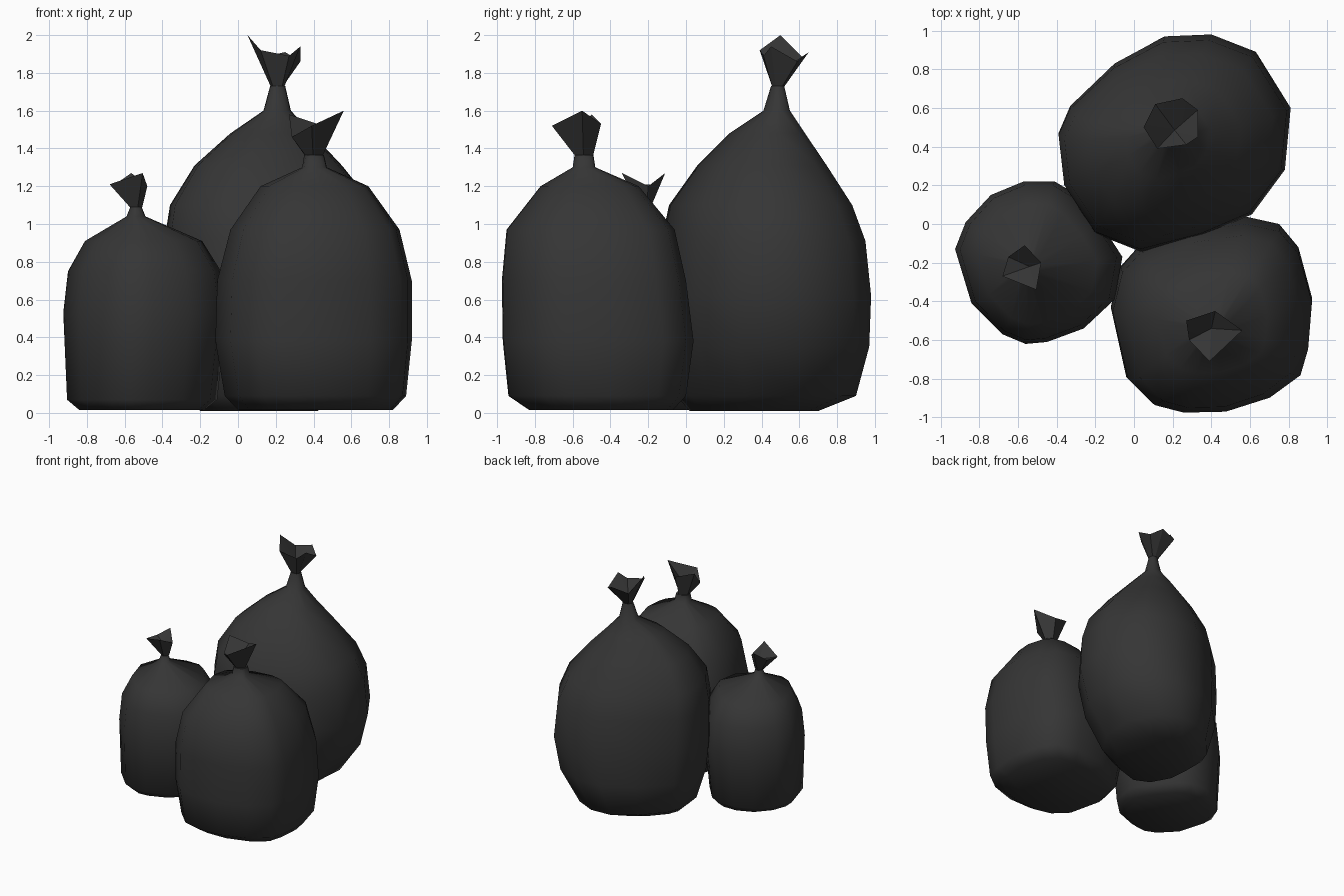
import bpy, bmesh, math

plastic = bpy.data.materials.new("black_plastic")
plastic.diffuse_color = (0.036, 0.036, 0.036, 1)


def finish(name, bm, angle):
    bmesh.ops.recalc_face_normals(bm, faces=bm.faces)
    me = bpy.data.meshes.new(name)
    bm.to_mesh(me)
    bm.free()
    me.materials.append(plastic)
    ob = bpy.data.objects.new(name, me)
    bpy.context.collection.objects.link(ob)
    bpy.ops.object.select_all(action='DESELECT')
    ob.select_set(True)
    bpy.context.view_layer.objects.active = ob
    bpy.ops.object.shade_smooth_by_angle(angle=math.radians(angle))


def skin(bm, a, b):
    for i in range(len(a)):
        j = (i + 1) % len(a)
        bm.faces.new((a[i], a[j], b[j], b[i]))


def bag(name, outline, rings):
    """Fit the plan outline to each ring: (z, xmin, xmax, ymin, ymax)."""
    xs, ys = zip(*outline)
    x0, x1, y0, y1 = min(xs), max(xs), min(ys), max(ys)
    bm = bmesh.new()
    loops = []
    for z, a, b, c, d in rings:
        loops.append([bm.verts.new((a + (x - x0) / (x1 - x0) * (b - a),
                                    c + (y - y0) / (y1 - y0) * (d - c), z))
                      for x, y in outline])
    for lo, hi in zip(loops, loops[1:]):
        skin(bm, lo, hi)
    bm.faces.new(loops[0][::-1])
    bm.faces.new(loops[-1])
    finish(name, bm, 60)


def tuft(name, cx, cy, z, r, dip, rim):
    """Flared jagged top above the tie, with a sunken middle."""
    bm = bmesh.new()
    top = [bm.verts.new(p) for p in rim]
    base = []
    for x, y, _ in rim:
        a = math.atan2(y - cy, x - cx)
        base.append(bm.verts.new((cx + r * math.cos(a), cy + r * math.sin(a), z)))
    skin(bm, base, top)
    mid = bm.verts.new((cx, cy, dip))
    for i in range(len(top)):
        bm.faces.new((top[i], top[(i + 1) % len(top)], mid))
    finish(name, bm, 15)


# small bag, left
bag("small_bag",
    [(-.57, .22), (-.41, .22), (-.31, .16), (-.17, 0), (-.06, -.17), (-.10, -.39),
     (-.26, -.54), (-.45, -.61), (-.56, -.62), (-.68, -.57), (-.84, -.41),
     (-.925, -.13), (-.87, .01), (-.74, .15)],
    [(.015, -.84, -.18, -.54, .13), (.07, -.905, -.11, -.60, .19),
     (.53, -.925, -.06, -.62, .22), (.75, -.90, -.09, -.60, .20),
     (.91, -.81, -.19, -.52, .10), (1.04, -.59, -.49, -.27, -.17),
     (1.09, -.57, -.51, -.25, -.19)])
tuft("small_bag_tuft", -.54, -.22, 1.09, .035, 1.17,
     [(-.565, -.11, 1.27), (-.65, -.17, 1.21), (-.68, -.27, 1.21),
      (-.505, -.34, 1.27), (-.48, -.20, 1.20)])

# medium bag, front right
bag("medium_bag",
    [(.57, .04), (.75, 0), (.85, -.12), (.92, -.38), (.90, -.63), (.86, -.77),
     (.70, -.89), (.47, -.965), (.25, -.97), (.10, -.93), (-.04, -.79),
     (-.12, -.43), (-.07, -.22), (.02, -.12), (.28, 0)],
    [(.015, 0, .82, -.83, -.07), (.09, -.07, .89, -.94, 0),
     (.38, -.12, .92, -.97, .04), (.70, -.11, .92, -.975, 0),
     (.97, -.04, .855, -.95, -.06), (1.20, .12, .69, -.77, -.25),
     (1.30, .34, .47, -.60, -.48), (1.365, .35, .455, -.59, -.49)])
tuft("medium_bag_tuft", .40, -.54, 1.365, .05, 1.45,
     [(.27, -.50, 1.58), (.285, -.60, 1.46), (.39, -.71, 1.52),
      (.56, -.55, 1.60), (.42, -.45, 1.53)])

# large bag, back
bag("large_bag",
    [(.16, .97), (.40, .98), (.63, .89), (.81, .60), (.78, .28), (.61, .05),
     (.36, -.06), (.04, -.145), (-.20, -.05), (-.36, .20), (-.39, .47),
     (-.33, .61), (-.10, .83)],
    [(.01, -.20, .42, .02, .70), (.09, -.29, .56, -.05, .90),
     (.35, -.37, .74, -.12, .97), (.62, -.39, .81, -.145, .98),
     (.91, -.39, .79, -.13, .95), (1.10, -.36, .72, -.09, .88),
     (1.31, -.23, .55, .06, .745), (1.48, -.04, .39, .23, .63),
     (1.60, .135, .28, .41, .55), (1.73, .17, .25, .45, .52)])
tuft("large_bag_tuft", .21, .485, 1.73, .038, 1.80,
     [(.05, .50, 2.0), (.11, .62, 1.88), (.25, .65, 1.91), (.33, .59, 1.86),
      (.33, .45, 1.94), (.27, .41, 1.89), (.12, .39, 1.92)])
